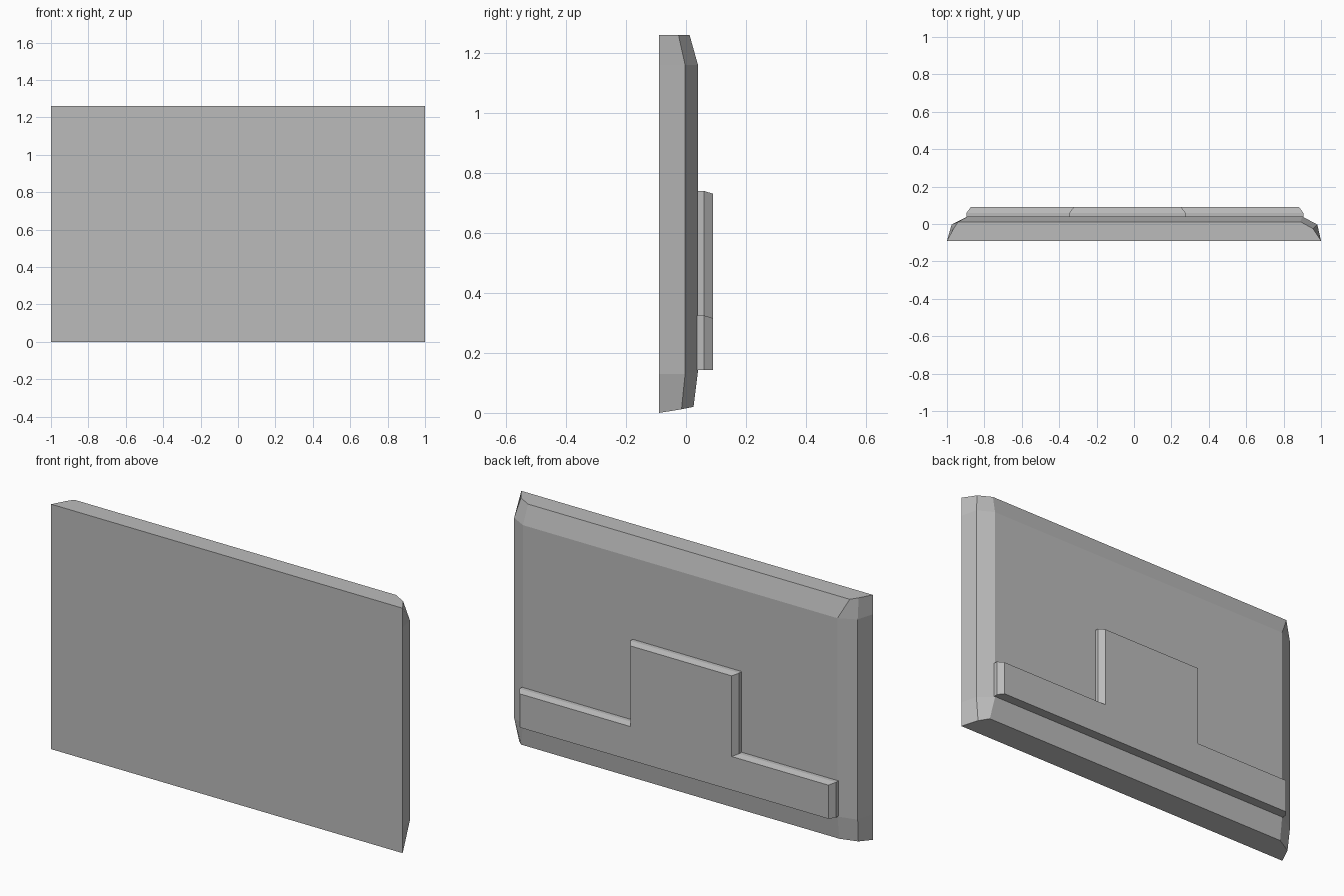
import bpy
import bmesh

cube = bpy.data.objects.get("Cube")
if cube:
    bpy.data.objects.remove(cube, do_unlink=True)

grey = bpy.data.materials.new("plain grey")
grey.use_nodes = True
grey.diffuse_color = (0.5, 0.5, 0.5, 1)
grey.node_tree.nodes["Principled BSDF"].inputs["Base Color"].default_value = (0.5, 0.5, 0.5, 1)


def loft(name, rings):
    """Skin a stack of closed rings and cap both ends."""
    bm = bmesh.new()
    loops = [[bm.verts.new(p) for p in ring] for ring in rings]
    for a, b in zip(loops, loops[1:]):
        for i in range(len(a)):
            j = (i + 1) % len(a)
            bm.faces.new((a[i], a[j], b[j], b[i]))
    bm.faces.new(loops[0])
    bm.faces.new(loops[-1])
    bmesh.ops.recalc_face_normals(bm, faces=bm.faces)
    mesh = bpy.data.meshes.new(name)
    bm.to_mesh(mesh)
    bm.free()
    mesh.materials.append(grey)
    obj = bpy.data.objects.new(name, mesh)
    bpy.context.collection.objects.link(obj)
    return obj


def section(left, right, mid_y, back_y, z):
    """Horizontal slice: front edge, side crease and back edge on each side."""
    front_z, mid_z, back_z = z
    return [(-1, -0.09, front_z), (-left[0], mid_y, mid_z), (-left[1], back_y, back_z),
            (right[1], back_y, back_z), (right[0], mid_y, mid_z), (1, -0.09, front_z)]


# Thin panel with tapered sides and sloped top and bottom
loft("panel_body", [
    section((0.97, 0.89), (0.96, 0.92), -0.015, 0.025, (0, 0.012, 0.02)),
    section((0.975, 0.89), (0.98, 0.90), -0.003, 0.04, (0.13, 0.13, 0.14)),
    section((0.975, 0.89), (0.98, 0.90), -0.003, 0.04, (1.16, 1.16, 1.16)),
    section((0.965, 0.94), (0.957, 0.89), -0.025, 0.012, (1.26, 1.26, 1.26)),
])


def housing_outline(y, side, top):
    """Stepped outline: a long low bar with a taller block in the middle."""
    bar_l, bar_r = -0.895 + side, 0.905 - side
    block_l, block_r = -0.345 + side, 0.275 - side
    low, step, high = 0.143, 0.325 - top, 0.74 - top
    points = [(bar_l, low), (bar_r, low), (bar_r, step), (block_r, step),
              (block_r, high), (block_l, high), (block_l, step), (bar_l, step)]
    return [(x, y, z) for x, z in points]


# Raised housing on the back with bevelled edges
loft("rear_housing", [
    housing_outline(0.035, 0, 0),
    housing_outline(0.06, 0, 0),
    housing_outline(0.09, 0.022, 0.009),
])
